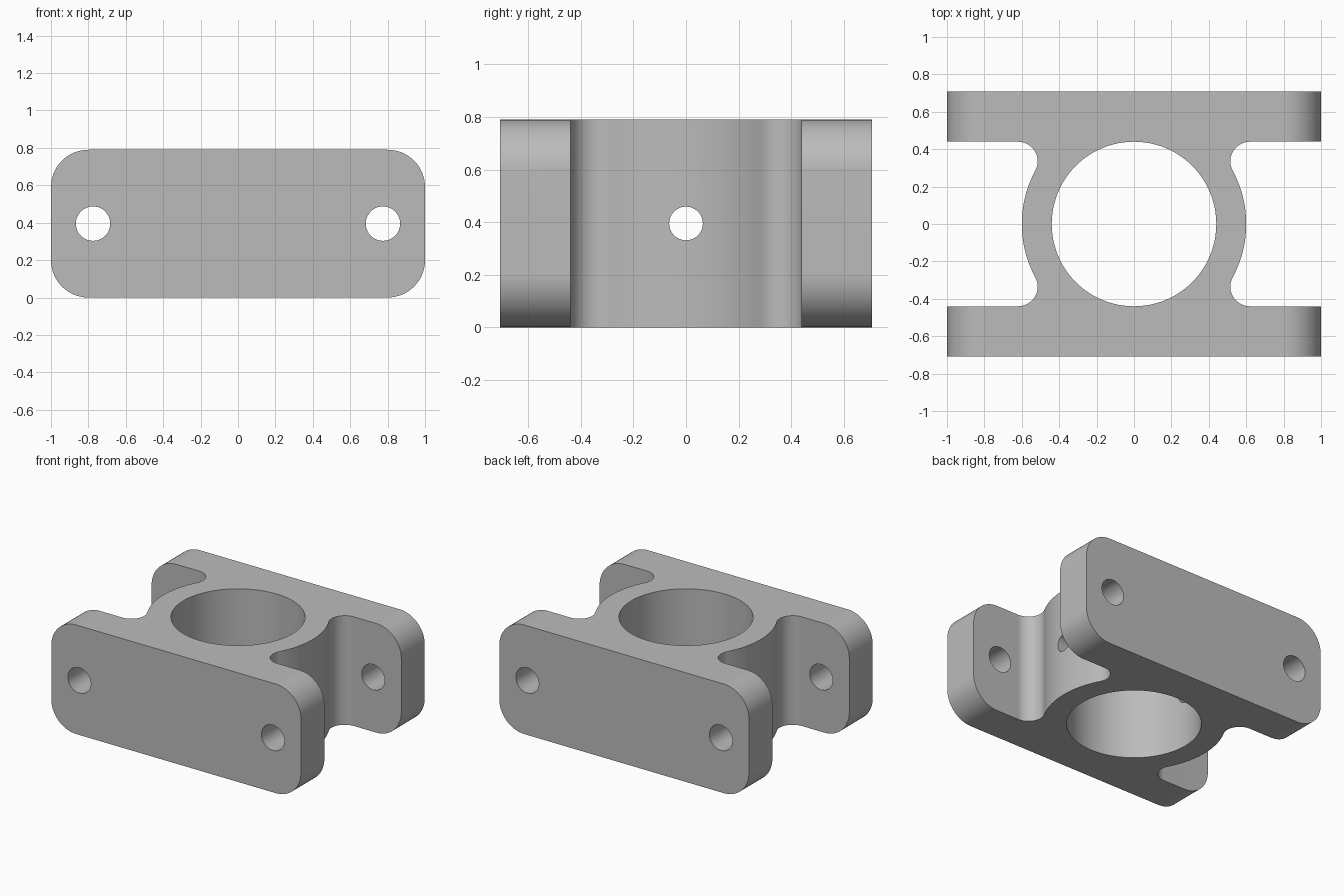
import bpy, bmesh, math
from mathutils import Matrix

cube = bpy.data.objects.get("Cube")
if cube:
    bpy.data.objects.remove(cube, do_unlink=True)

# Main dimensions
HEIGHT, DEPTH = 0.79, 0.708      # total height, half depth
MID = HEIGHT / 2
INNER = 0.44                     # inner face of flanges, also bore radius
RING, FILLET, CORNER = 0.6, 0.105, 0.2

steel = bpy.data.materials.new("plain grey")
steel.use_nodes = True
grey = (0.5, 0.5, 0.5, 1)
steel.diffuse_color = grey
steel.node_tree.nodes["Principled BSDF"].inputs["Base Color"].default_value = grey


def arc(cx, cy, r, start, end, steps):
    return [(cx + r * math.cos(start + (end - start) * i / steps),
             cy + r * math.sin(start + (end - start) * i / steps))
            for i in range(steps + 1)]


def prism(name, outline, length, matrix):
    """Extrude an outline along local z, centred, then place it."""
    bm = bmesh.new()
    face = bm.faces.new([bm.verts.new((x, y, -length / 2)) for x, y in outline])
    new = bmesh.ops.extrude_face_region(bm, geom=[face])["geom"]
    top = [v for v in new if isinstance(v, bmesh.types.BMVert)]
    bmesh.ops.translate(bm, verts=top, vec=(0, 0, length))
    bmesh.ops.recalc_face_normals(bm, faces=bm.faces)
    bm.transform(matrix)
    mesh = bpy.data.meshes.new(name)
    bm.to_mesh(mesh)
    bm.free()
    mesh.materials.append(steel)
    obj = bpy.data.objects.new(name, mesh)
    bpy.context.collection.objects.link(obj)
    return obj


def circle(r, steps):
    return arc(0, 0, r, 0, math.tau, steps)[:-1]


up = Matrix.Translation((0, 0, MID))
along_y = up @ Matrix.Rotation(math.pi / 2, 4, 'X')
along_x = up @ Matrix.Rotation(math.pi / 2, 4, 'Y')

# Plan outline: flange, fillet and half of the ring wall, mirrored round
fy = INNER - FILLET
fx = math.sqrt((RING + FILLET) ** 2 - fy ** 2)
tangent = math.atan2(fy, fx)
upper = [(1, DEPTH), (1, INNER)]
upper += arc(fx, fy, FILLET, math.pi / 2, math.pi + tangent, 20)
upper += arc(0, 0, RING, tangent, 0, 12)[1:]
right = upper + [(x, -y) for x, y in reversed(upper[:-1])]
outline = right + [(-x, y) for x, y in reversed(right)]
body = prism("clamp_block", outline, HEIGHT + 0.2, up)

# Rounded front silhouette
cx, cz = 1 - CORNER, MID - CORNER
silhouette = []
for i, (sx, sz) in enumerate([(1, 1), (-1, 1), (-1, -1), (1, -1)]):
    start = i * math.pi / 2
    silhouette += arc(sx * cx, sz * cz, CORNER, start, start + math.pi / 2, 16)

cutters = [
    (prism("rounded_silhouette", silhouette, 2, along_y), 'INTERSECT'),
    (prism("main_bore", circle(INNER, 96), 2, up), 'DIFFERENCE'),
    (prism("side_hole", circle(0.064, 40), 3, along_x), 'DIFFERENCE'),
]
for side in (-1, 1):
    place = Matrix.Translation((side * 0.775, 0, 0)) @ along_y
    cutters.append((prism("bolt_hole", circle(0.092, 40), 2, place), 'DIFFERENCE'))

for cutter, operation in cutters:
    cutter.hide_render = True
    mod = body.modifiers.new(cutter.name, 'BOOLEAN')
    mod.operation, mod.object, mod.solver = operation, cutter, 'EXACT'

# Bake the cuts and drop the cutters
bpy.context.view_layer.update()
graph = bpy.context.evaluated_depsgraph_get()
mesh = bpy.data.meshes.new_from_object(body.evaluated_get(graph))
body.modifiers.clear()
body.data = mesh
for cutter, _ in cutters:
    bpy.data.objects.remove(cutter, do_unlink=True)

# Smooth rounds with crisp edges
bpy.ops.object.select_all(action='DESELECT')
body.select_set(True)
bpy.context.view_layer.objects.active = body
bpy.ops.object.shade_smooth_by_angle(angle=math.radians(30))
weighted = body.modifiers.new("clean_normals", 'WEIGHTED_NORMAL')
weighted.keep_sharp = True
